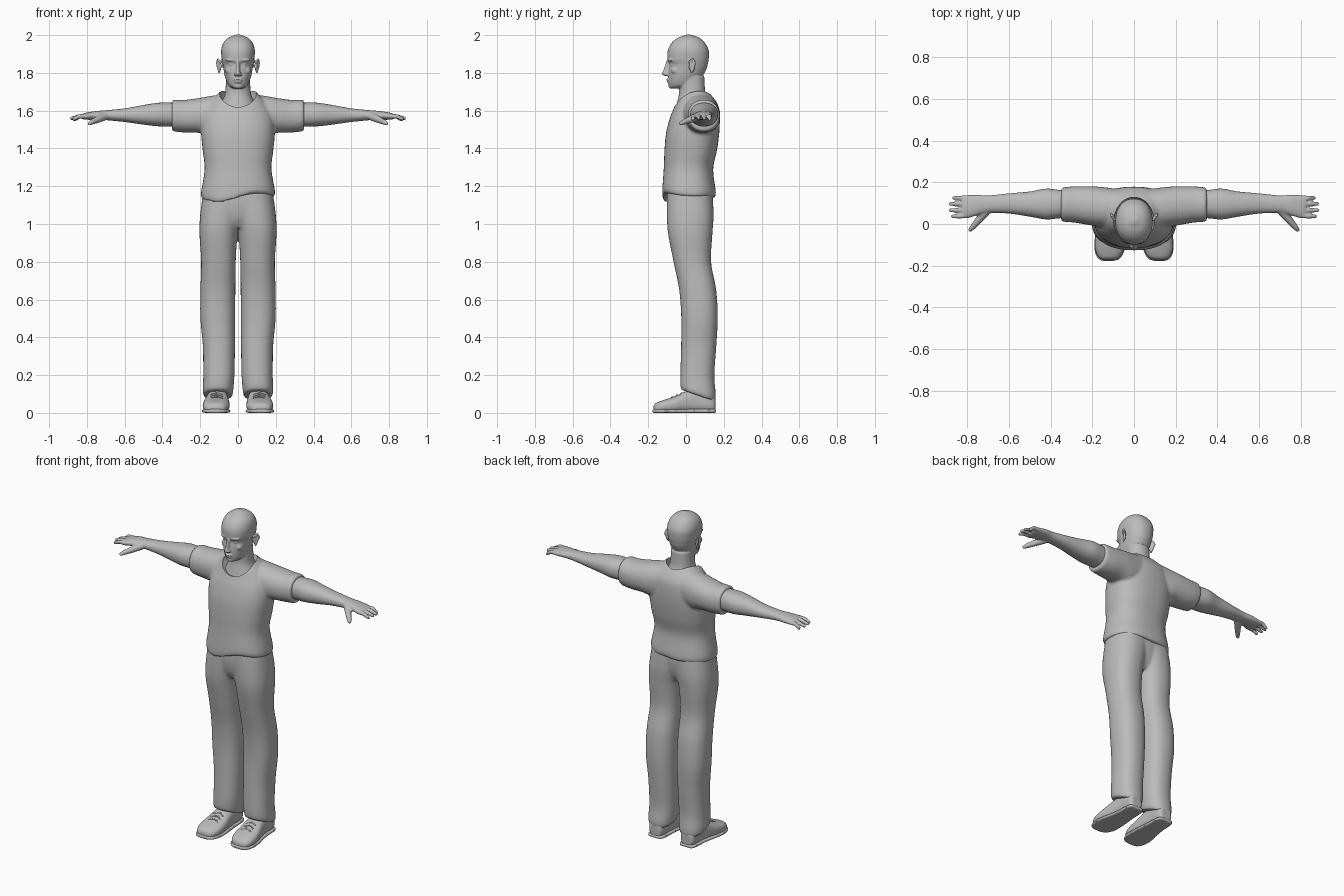
import bpy, bmesh, math
from mathutils import Vector, Matrix

cube = bpy.data.objects.get("Cube")
if cube:
    bpy.data.objects.remove(cube)

grey = bpy.data.materials.new("plain grey")
grey.use_nodes = True
COLOUR = (0.5, 0.5, 0.5, 1)
grey.diffuse_color = COLOUR
grey.node_tree.nodes["Principled BSDF"].inputs["Base Color"].default_value = COLOUR

SIDES, STEPS = 40, 6


def loft(bm, axis, rows, power=2.2, bend=None):
    """Skin rows of (position, a min, a max, b min, b max) along an axis."""
    rows = [Vector(r) for r in rows]
    pts = [rows[0]] + rows + [rows[-1]]
    dense = []
    for p, q, r, s in zip(pts, pts[1:], pts[2:], pts[3:]):
        for k in range(STEPS):
            t = k / STEPS
            dense.append(q + (r - p) * (t / 2) + (p * 2 - q * 5 + r * 4 - s) * (t * t / 2)
                         + (q * 3 - p - r * 3 + s) * (t ** 3 / 2))
    dense.append(rows[-1])
    rings = []
    for pos, a0, a1, b0, b1 in dense:
        ring = []
        for i in range(SIDES):
            ang = math.tau * i / SIDES
            c, s = (math.copysign(abs(f) ** (2 / power), f) for f in (math.cos(ang), math.sin(ang)))
            a, b = (a0 + a1 + (a1 - a0) * c) / 2, (b0 + b1 + (b1 - b0) * s) / 2
            co = Vector({"x": (pos, a, b), "y": (a, pos, b), "z": (a, b, pos)}[axis])
            if bend:
                co.z += bend(co)
            ring.append(bm.verts.new(co))
        rings.append(ring)
    for low, high in zip(rings, rings[1:]):
        for i in range(SIDES):
            j = (i + 1) % SIDES
            bm.faces.new((low[i], low[j], high[j], high[i]))
    bm.faces.new(rings[0][::-1])
    bm.faces.new(rings[-1])


def even(rows):
    """Rows given as (position, half width, b min, b max)."""
    return [(p, -w, w, b0, b1) for p, w, b0, b1 in rows]


def blob(bm, loc, size, turn=0):
    m = Matrix.Translation(loc) @ Matrix.Rotation(turn, 4, "Z") @ Matrix.Diagonal((*size, 1))
    bmesh.ops.create_icosphere(bm, subdivisions=3, radius=1, matrix=m)


def rod(bm, path, r0, r1):
    """Round limb through a path, tapering from r0 to r1."""
    n = 8
    total = n * (len(path) - 1)
    for i in range(total + 1):
        k = min(i // n, len(path) - 2)
        p = Vector(path[k]).lerp(Vector(path[k + 1]), i / n - k)
        r = r0 + (r1 - r0) * i / total
        blob(bm, p, (r, r, r))


def mirror(bm):
    copy = bmesh.ops.duplicate(bm, geom=bm.verts[:] + bm.edges[:] + bm.faces[:])["geom"]
    verts = [g for g in copy if isinstance(g, bmesh.types.BMVert)]
    bmesh.ops.scale(bm, vec=(-1, 1, 1), verts=verts)


def finish(name, bm, voxel=0, smooth=0, cutter=None):
    """Fuse the pieces into one surface, relax it and shade it smooth."""
    bmesh.ops.recalc_face_normals(bm, faces=bm.faces)
    mesh = bpy.data.meshes.new(name)
    bm.to_mesh(mesh)
    bm.free()
    ob = bpy.data.objects.new(name, mesh)
    bpy.context.collection.objects.link(ob)
    if voxel:
        mod = ob.modifiers.new("fuse", "REMESH")
        mod.mode, mod.voxel_size = "VOXEL", voxel
    if smooth:
        mod = ob.modifiers.new("relax", "SMOOTH")
        mod.factor, mod.iterations = 0.5, smooth
    if cutter:
        mod = ob.modifiers.new("opening", "BOOLEAN")
        mod.operation, mod.solver, mod.object = "DIFFERENCE", "EXACT", cutter
    deps = bpy.context.evaluated_depsgraph_get()
    final = bpy.data.meshes.new_from_object(ob.evaluated_get(deps))
    ob.modifiers.clear()
    ob.data = final
    final.name = name
    final.materials.clear()
    final.materials.append(grey)
    bpy.ops.object.select_all(action="DESELECT")
    ob.select_set(True)
    bpy.context.view_layer.objects.active = ob
    bpy.ops.object.shade_smooth_by_angle(angle=math.radians(40))
    return ob


# Head and neck: paired features first, then the centre
bm = bmesh.new()
blob(bm, (.035, -.081, 1.868), (.03, .015, .008), .3)
blob(bm, (.033, -.073, 1.845), (.014, .012, .007), .3)
blob(bm, (.046, -.057, 1.812), (.022, .022, .02), .5)
blob(bm, (.012, -.106, 1.792), (.009, .011, .008))
blob(bm, (.098, .032, 1.835), (.007, .019, .032), -.4)
rod(bm, [(.095, .018, 1.86), (.106, .036, 1.872), (.112, .048, 1.85), (.1, .028, 1.803)], .006, .006)
mirror(bm)
loft(bm, "z", even([
    (1.718, .024, -.08, -.02), (1.735, .05, -.09, .04), (1.78, .069, -.094, .085),
    (1.82, .077, -.092, .108), (1.845, .081, -.088, .115), (1.87, .086, -.098, .12),
    (1.92, .089, -.096, .12), (1.96, .077, -.075, .1), (1.985, .053, -.045, .073),
    (1.997, .025, -.012, .04), (2.003, .008, .005, .022)]))
loft(bm, "z", even([
    (1.56, .12, -.07, .15), (1.62, .1, -.053, .135), (1.66, .08, -.043, .115),
    (1.7, .067, -.036, .102), (1.78, .064, -.035, .097)]))
loft(bm, "z", even([
    (1.784, .012, -.115, -.07), (1.795, .013, -.129, -.07),
    (1.82, .01, -.118, -.07), (1.865, .009, -.103, -.07)]))
blob(bm, (0, -.092, 1.765), (.024, .013, .006))
blob(bm, (0, -.09, 1.752), (.021, .013, .006))
blob(bm, (0, -.077, 1.731), (.024, .016, .015))
finish("head_and_neck", bm, .0045, 3)

# Arms and hands
bm = bmesh.new()
loft(bm, "x", [
    (.25, .02, .165, 1.51, 1.64), (.34, .028, .162, 1.515, 1.642), (.42, .022, .17, 1.517, 1.642),
    (.5, .035, .156, 1.526, 1.63), (.6, .05, .147, 1.54, 1.612), (.7, .053, .137, 1.55, 1.602),
    (.75, .042, .14, 1.552, 1.598), (.8, .028, .139, 1.552, 1.59), (.825, .028, .137, 1.556, 1.583)])
for y, tip, drop in ((.125, .864, .014), (.097, .88, .008), (.066, .881, .006), (.037, .87, .01)):
    rod(bm, [(.8, y * .9 + .009, 1.57), (.84, y, 1.57), (tip, y, 1.566 - drop)], .0135, .0095)
rod(bm, [(.71, .062, 1.568), (.745, .02, 1.552), (.772, -.012, 1.54), (.786, -.028, 1.532)], .022, .01)
mirror(bm)
finish("arms_and_hands", bm, .005, 3)

# Shirt with sleeves, uneven hem and a scooped neckline
bm = bmesh.new()
blob(bm, (0, 0, 1.702), (.1, .132, .095))
cutter = finish("neckline_cutter", bm)
cutter.hide_render = True


def hem(co):
    fade = max(0, 1 - (co.z - 1.14) / .16)
    if co.y < .02:
        return fade * .026 * math.sin(co.x * 15)
    return fade * .012 * math.sin(co.x * 15) * (1 + math.cos(co.x * 30)) / 2


bm = bmesh.new()
loft(bm, "x", [
    (.05, .01, .165, 1.5, 1.685), (.13, -.015, .175, 1.47, 1.68), (.2, -.008, .181, 1.482, 1.668),
    (.28, .006, .181, 1.484, 1.657), (.33, .01, .177, 1.489, 1.658), (.35, .013, .173, 1.493, 1.655)])
mirror(bm)
loft(bm, "z", even([
    (1.14, .19, -.12, .152), (1.17, .196, -.126, .158), (1.29, .177, -.118, .144),
    (1.39, .187, -.114, .164), (1.48, .195, -.106, .176), (1.56, .19, -.086, .179),
    (1.62, .165, -.062, .173), (1.66, .135, -.047, .152), (1.69, .105, -.032, .126),
    (1.705, .09, -.02, .11)]), 2.4, hem)
shirt = finish("shirt", bm, .008, 5, cutter)
bpy.data.objects.remove(cutter)


# Trousers, with cuffs that sit higher over the instep
def cuff(co):
    return max(0, 1 - (co.z - .09) / .12) * (.07 - co.y) * .35


bm = bmesh.new()
loft(bm, "z", [
    (.09, .03, .182, -.025, .152), (.12, .025, .186, -.03, .158), (.2, .019, .184, -.03, .15),
    (.35, .016, .186, -.026, .16), (.5, .015, .199, -.025, .168), (.65, .014, .199, -.036, .16),
    (.8, .012, .195, -.066, .133), (.95, .002, .204, -.095, .14), (1.05, -.02, .2, -.101, .146),
    (1.17, -.05, .184, -.1, .14)], 2.3, cuff)
mirror(bm)
loft(bm, "z", even([
    (.98, .12, -.06, .1), (1.03, .17, -.088, .125), (1.1, .185, -.1, .138), (1.17, .183, -.1, .14)]))
finish("trousers", bm, .008, 5)

# Shoes with soles and laces
shoe = [(-.172, .1, .145, .01, .035), (-.16, .07, .17, 0, .052), (-.12, .048, .186, 0, .068),
        (-.06, .044, .184, 0, .087), (0, .05, .17, 0, .115), (.06, .055, .16, 0, .13),
        (.13, .06, .156, 0, .12), (.155, .075, .142, .005, .085)]
bm = bmesh.new()
loft(bm, "y", shoe, 2.6)
mirror(bm)
finish("shoes", bm, .006, 4)

bm = bmesh.new()
loft(bm, "y", [(y * 1.03, a - .004, b + .004, 0, .02) for y, a, b, _, _ in shoe], 5)
mirror(bm)
finish("soles", bm, .005, 2)

bm = bmesh.new()
for k in range(3):
    y, z = -.07 + k * .024, .082 + k * .01
    for lean in (-.011, .011):
        rod(bm, [(.082, y - lean, z - .006), (.113, y, z + .004), (.144, y + lean, z - .006)], .004, .004)
mirror(bm)
finish("laces", bm, .003, 1)
